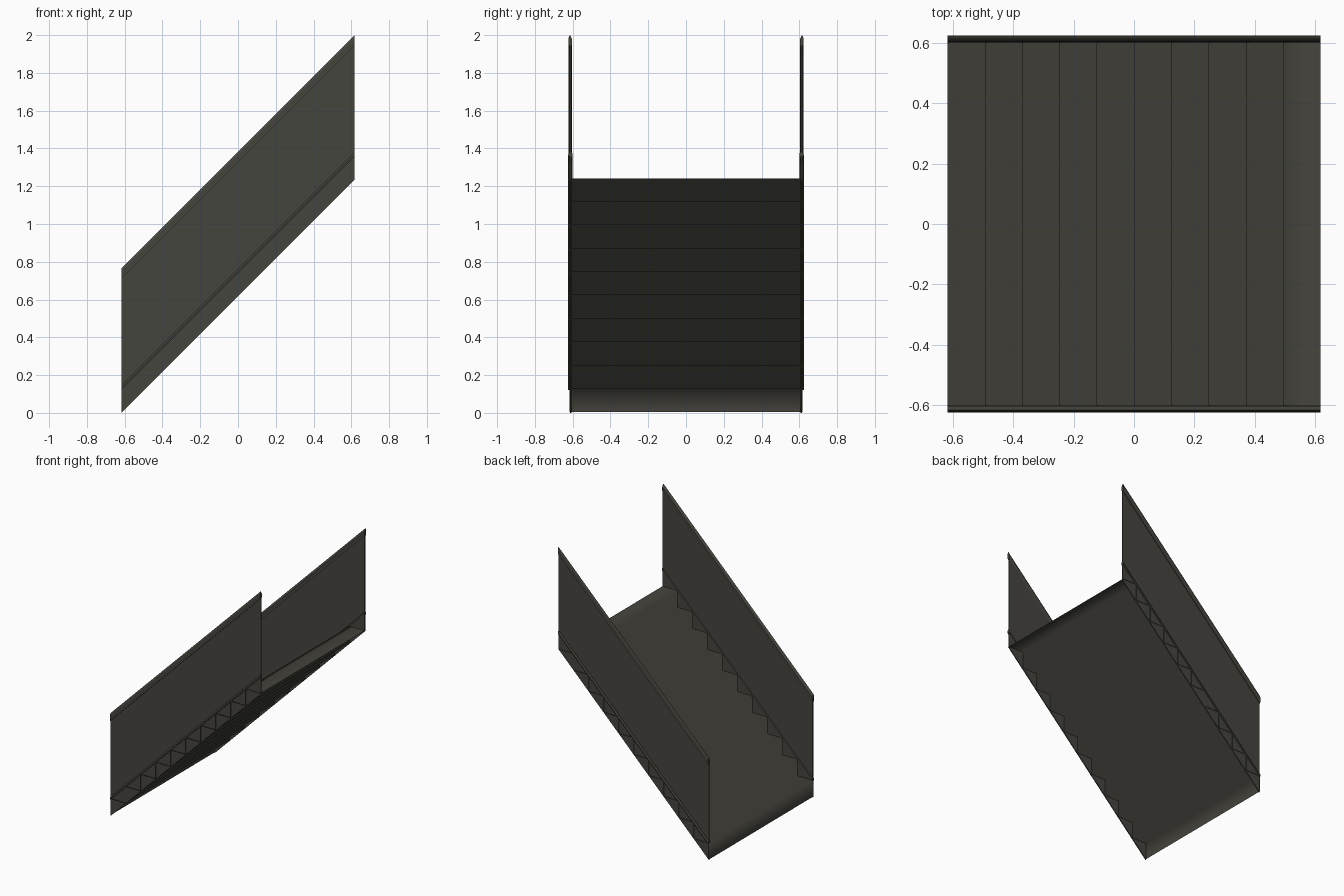
import bpy, bmesh

if "Cube" in bpy.data.objects:
    bpy.data.objects.remove(bpy.data.objects["Cube"])

HALF = 0.618          # half length along x
STEPS = 10
RUN = 2 * HALF / STEPS
RISE = 1.236 / STEPS
BASE = 0.005

mat = bpy.data.materials.new("dark olive grey")
mat.diffuse_color = (0.06, 0.058, 0.047, 1)
mat.use_nodes = True
mat.node_tree.nodes["Principled BSDF"].inputs["Base Color"].default_value = mat.diffuse_color


def finish(bm, name, smooth=False):
    me = bpy.data.meshes.new(name)
    bm.to_mesh(me)
    bm.free()
    me.materials.append(mat)
    for p in me.polygons:
        p.use_smooth = smooth
    ob = bpy.data.objects.new(name, me)
    bpy.context.collection.objects.link(ob)
    return ob


def slanted(name, profile, side):
    """Sweep a (y, z) profile up the slope on one side."""
    bm = bmesh.new()
    ends = [[bm.verts.new((x, side * y, z + x + HALF)) for y, z in profile]
            for x in (-HALF, HALF)]
    n = len(profile)
    for i in range(n):
        j = (i + 1) % n
        bm.faces.new((ends[0][i], ends[0][j], ends[1][j], ends[1][i]))
    for e in ends:
        bm.faces.new(e)
    bmesh.ops.recalc_face_normals(bm, faces=bm.faces)
    return finish(bm, name)


# Folded sheet of steps, softly shaded as one surface
bm = bmesh.new()
path = [(-HALF, BASE)]
for i in range(STEPS):
    z = BASE + (i + 1) * RISE
    path += [(-HALF + i * RUN, z), (-HALF + (i + 1) * RUN, z)]
rows = [[bm.verts.new((x, y, z)) for y in (-0.618, 0.618)] for x, z in path]
for a, b in zip(rows, rows[1:]):
    bm.faces.new((a[0], b[0], b[1], a[1]))
finish(bm, "steps", True)

# Side walls, ledges and handrails
PANEL = [(0.606, 0.0), (0.613, 0.0), (0.613, 0.73), (0.606, 0.73)]
LEDGE = [(0.601, 0.122), (0.624, 0.122), (0.624, 0.132), (0.616, 0.144),
         (0.606, 0.144), (0.601, 0.138)]
RAIL = [(0.606, 0.708), (0.619, 0.708), (0.622, 0.715), (0.622, 0.748),
        (0.617, 0.764), (0.612, 0.760), (0.603, 0.742), (0.603, 0.715)]
for side, label in ((-1, "front"), (1, "back")):
    slanted(label + "_side_panel", PANEL, side)
    slanted(label + "_ledge", LEDGE, side)
    slanted(label + "_handrail", RAIL, side)
